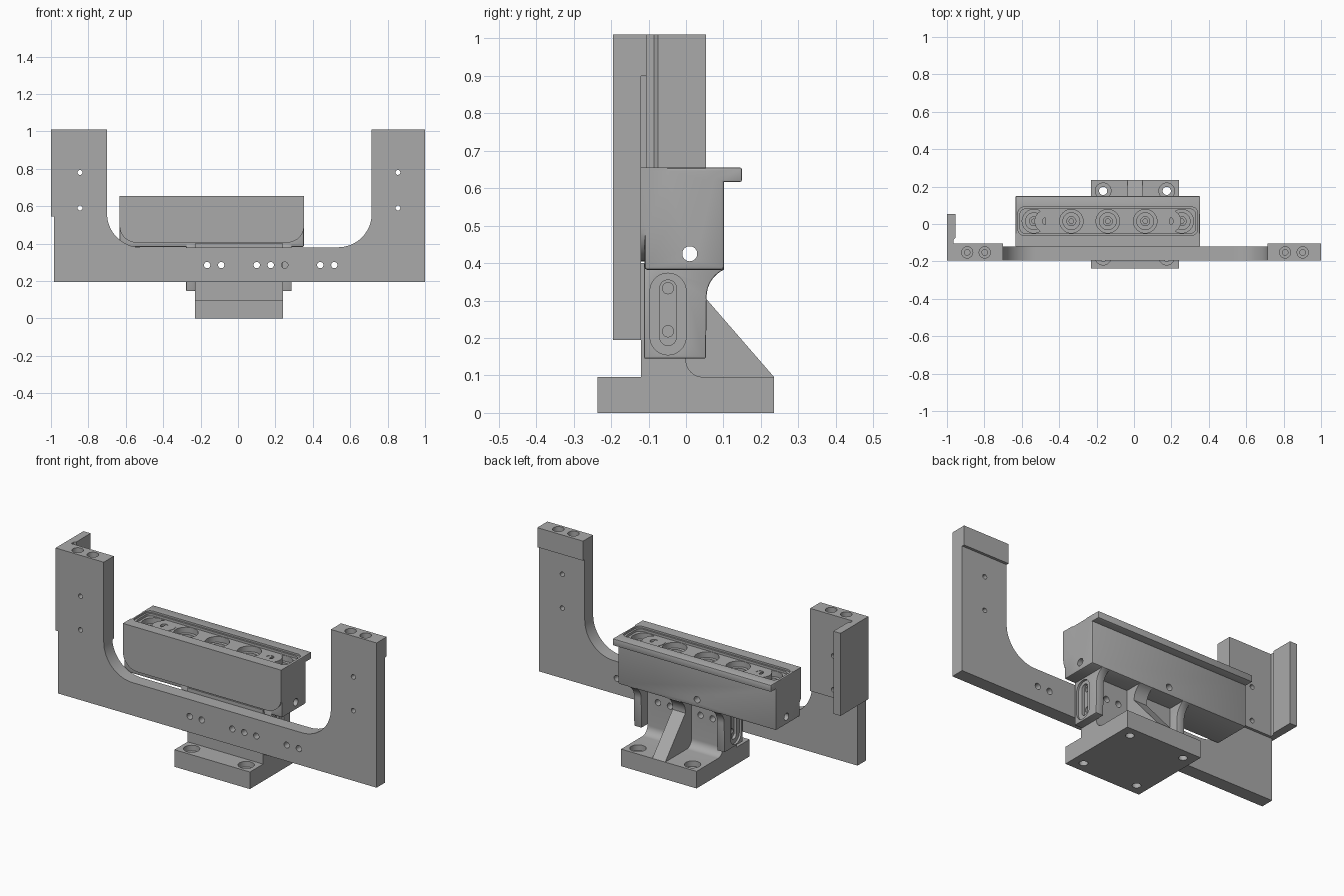
import bpy, bmesh
from math import sin, cos, pi, radians

if "Cube" in bpy.data.objects:
    bpy.data.objects.remove(bpy.data.objects["Cube"], do_unlink=True)

grey = bpy.data.materials.new("machined grey")
grey.use_nodes = True
COLOUR = (0.4, 0.4, 0.4, 1)
grey.diffuse_color = COLOUR
grey.node_tree.nodes["Principled BSDF"].inputs["Base Color"].default_value = COLOUR


def arc(cx, cy, r, start, end, n=10):
    steps = [radians(start + (end - start) * i / n) for i in range(n + 1)]
    return [(cx + r * cos(t), cy + r * sin(t)) for t in steps]


def circle(cx, cy, r, n=32):
    return arc(cx, cy, r, 0, 360, n)[:-1]


def rect(x0, x1, y0, y1):
    return [(x0, y0), (x1, y0), (x1, y1), (x0, y1)]


def rounded(x0, x1, y0, y1, r):
    return (arc(x0 + r, y0 + r, r, 180, 270) + arc(x1 - r, y0 + r, r, 270, 360)
            + arc(x1 - r, y1 - r, r, 0, 90) + arc(x0 + r, y1 - r, r, 90, 180))


def prism(name, axis, profile, a, b):
    """Extrude a 2D profile along an axis from a to b."""
    place = {"x": lambda p, d: (d, p[0], p[1]),
             "y": lambda p, d: (p[0], d, p[1]),
             "z": lambda p, d: (p[0], p[1], d)}[axis]
    bm = bmesh.new()
    low = [bm.verts.new(place(p, a)) for p in profile]
    high = [bm.verts.new(place(p, b)) for p in profile]
    bm.faces.new(low)
    bm.faces.new(high)
    for i in range(len(low)):
        j = (i + 1) % len(low)
        bm.faces.new((low[i], low[j], high[j], high[i]))
    bmesh.ops.recalc_face_normals(bm, faces=bm.faces)
    mesh = bpy.data.meshes.new(name)
    bm.to_mesh(mesh)
    bm.free()
    mesh.materials.append(grey)
    obj = bpy.data.objects.new(name, mesh)
    bpy.context.collection.objects.link(obj)
    return obj


def apply(obj, mod):
    bpy.context.view_layer.objects.active = obj
    bpy.ops.object.modifier_apply(modifier=mod.name)


def combine(obj, tool, operation):
    mod = obj.modifiers.new("combine", "BOOLEAN")
    mod.operation, mod.solver, mod.object = operation, "EXACT", tool
    apply(obj, mod)
    bpy.data.objects.remove(tool, do_unlink=True)


def cut(obj, axis, profile, a, b):
    combine(obj, prism("cutter", axis, profile, a, b), "DIFFERENCE")


def join(obj, axis, profile, a, b):
    combine(obj, prism("addition", axis, profile, a, b), "UNION")


def soften(obj, width):
    mod = obj.modifiers.new("soft edges", "BEVEL")
    mod.width, mod.segments, mod.limit_method = width, 2, "ANGLE"
    apply(obj, mod)


# U-shaped carrier plate
outline = ([(-0.985, 0.195), (1, 0.195), (1, 1.01), (0.715, 1.01)]
           + arc(0.535, 0.56, 0.18, 0, -90, 16)
           + arc(-0.52, 0.56, 0.18, 270, 180, 16)
           + [(-0.70, 1.01), (-0.985, 1.01)])
plate = prism("carrier_plate", "y", outline, -0.195, -0.12)
join(plate, "y", rect(0.715, 1, 0.9, 1.01), -0.195, -0.105)
join(plate, "y", rect(-1, -0.70, 0.545, 1.01), -0.195, -0.105)

# Side flange with relief groove
flange = [(-1, -0.15), (-0.965, -0.15), (-0.965, -0.085), (-0.955, -0.075),
          (-0.955, 0.053), (-1, 0.053)]
join(plate, "z", flange, 0.545, 1.01)

# Plate holes
for x in (-0.165, -0.09, 0.10, 0.175, 0.25, 0.44, 0.515):
    cut(plate, "y", circle(x, 0.285, 0.017, 20), -0.3, -0.05)
for x in (-0.845, 0.855):
    for z in (0.59, 0.78):
        cut(plate, "y", circle(x, z, 0.013, 20), -0.3, -0.05)
    for side in (-0.047, 0.047):
        cut(plate, "z", circle(x + side, -0.152, 0.03), 0.97, 1.1)
        cut(plate, "z", circle(x + side, -0.152, 0.015), 0.9, 1.1)

# Foot with counterbored corner holes
foot = prism("foot", "z", rect(-0.23, 0.24, -0.237, 0.235), 0, 0.096)

# Upright with a fillet at its root
upright = ([(-0.12, 0.05), (-0.12, 0.40), (0, 0.40)]
           + arc(0.045, 0.141, 0.045, 180, 270) + [(0.045, 0.05)])
join(foot, "x", upright, -0.23, 0.24)
for x in (-0.165, 0.175):
    for y in (-0.177, 0.177):
        cut(foot, "z", circle(x, y, 0.042), 0.065, 0.135)
        cut(foot, "z", circle(x, y, 0.022), -0.1, 0.135)
for x in (-0.165, -0.09, 0.10, 0.175):
    cut(foot, "y", circle(x, 0.285, 0.017, 20), -0.3, 0.03)

# Central gusset, flaring into the head
flare = arc(0.135, 0.31, 0.08, 185, 115)
gusset = [(-0.05, 0.05), (0.235, 0.05), (0.235, 0.096)] + flare + [(0.1, 0.40), (-0.05, 0.40)]
join(foot, "x", gusset, -0.035, 0.045)

# Slotted side brackets
for name, inner, outer in (("left_bracket", 0.24, 0.287), ("right_bracket", -0.23, -0.277)):
    out = 1 if outer > 0 else -1
    shape = [(-0.112, 0.145), (0.053, 0.145)] + flare + [(0.1, 0.40), (-0.112, 0.40)]
    bracket = prism(name, "x", shape, min(inner, outer), max(inner, outer))
    soften(bracket, 0.004)
    for half, low, high, depth in ((0.048, 0.155, 0.373, 0.012), (0.022, 0.18, 0.355, 0.028)):
        slot = rounded(-0.048 - half, -0.048 + half, low, high, half - 0.0005)
        ends = sorted((outer - out * depth, outer + out * 0.1))
        cut(bracket, "x", slot, *ends)
    for z in (0.218, 0.333):
        cut(bracket, "x", circle(-0.048, z, 0.015, 20), *sorted((inner - out * 0.02, outer)))

# Head body with rear lip
head = prism("head", "x", rect(-0.111, 0.102, 0.382, 0.655), -0.633, 0.353)
soften(head, 0.008)
lip = prism("lip", "x", rect(0.05, 0.149, 0.617, 0.655), -0.633, 0.353)
soften(lip, 0.004)
combine(head, lip, "UNION")

# Front cover with large lower corners
cover = (arc(-0.543, 0.495, 0.09, 180, 270) + arc(0.263, 0.495, 0.09, 270, 360)
         + [(0.353, 0.655), (-0.633, 0.655)])
join(head, "y", cover, -0.12, -0.05)

# Recessed top with stepped sockets
cut(head, "z", rounded(-0.62, 0.34, -0.06, 0.09, 0.03), 0.645, 0.8)
cut(head, "z", rounded(-0.61, 0.33, -0.05, 0.08, 0.03), 0.632, 0.8)
for x in (-0.535, -0.335, -0.14, 0.06, 0.255):
    for radius, floor in ((0.063, 0.60), (0.045, 0.57), (0.024, 0.53), (0.012, 0.48)):
        cut(head, "z", circle(x, 0.015, radius), floor, 0.8)

# Cross holes through the head
cut(head, "x", circle(0.01, 0.425, 0.02), -0.8, 0.5)
cut(head, "y", circle(-0.14, 0.425, 0.018), 0.02, 0.3)

# Washers over the end sockets
for name, x in (("right_washer", -0.47), ("left_washer", 0.19)):
    washer = prism(name, "z", circle(x, 0.015, 0.062), 0.60, 0.634)
    cut(washer, "z", circle(x, 0.015, 0.02), 0.61, 0.7)

# Smooth round surfaces, keeping edges crisp
for obj in bpy.context.scene.objects:
    if obj.type == "MESH" and obj.data.materials and obj.data.materials[0] == grey:
        bpy.ops.object.select_all(action="DESELECT")
        obj.select_set(True)
        bpy.context.view_layer.objects.active = obj
        bpy.ops.object.shade_smooth_by_angle(angle=radians(30))
